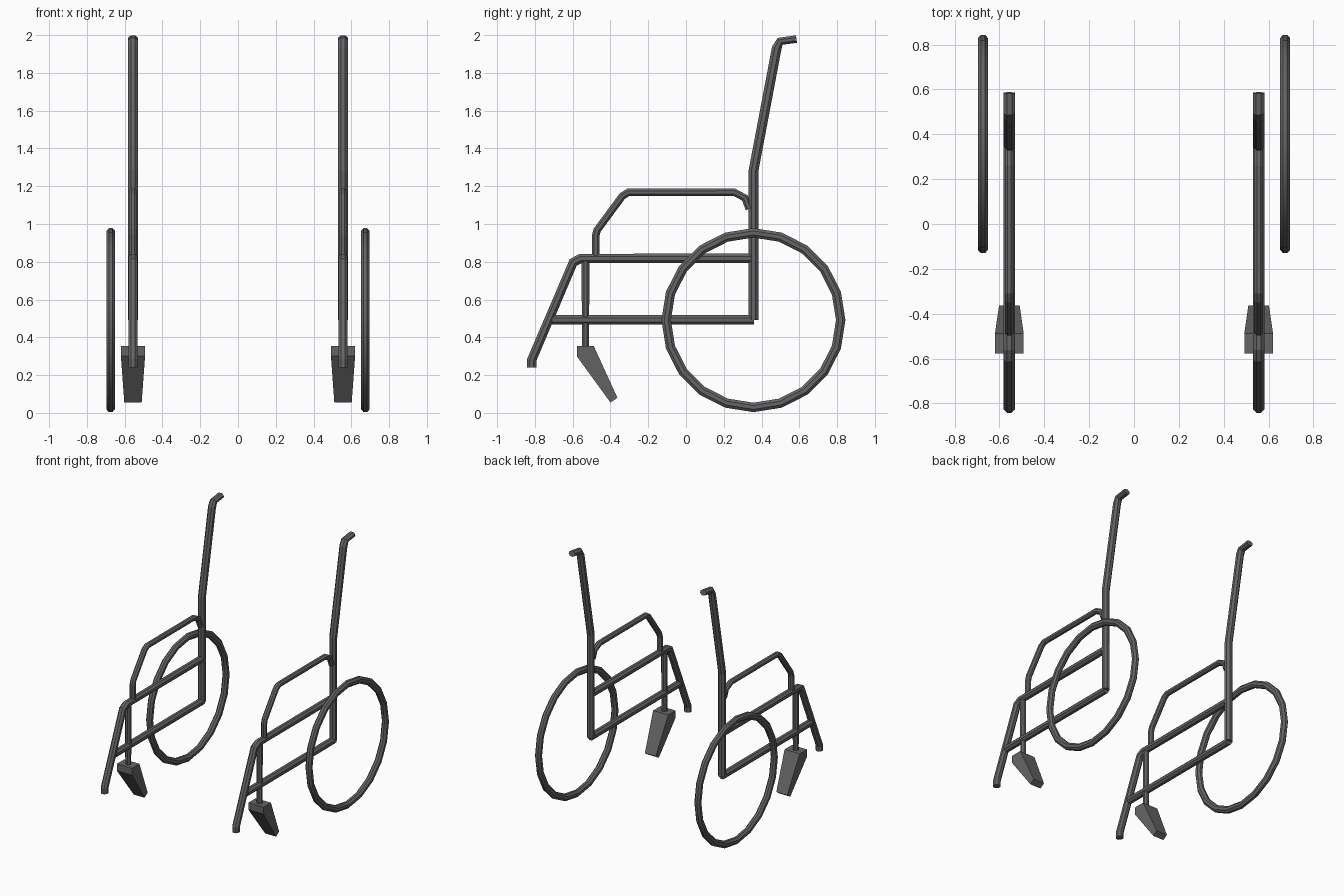
import bpy, bmesh, math
from mathutils import Vector

cube = bpy.data.objects.get("Cube")
if cube:
    bpy.data.objects.remove(cube, do_unlink=True)

grey = bpy.data.materials.new("dark grey metal")
grey.use_nodes = True
colour = (0.13, 0.13, 0.13, 1)
grey.diffuse_color = colour
grey.node_tree.nodes["Principled BSDF"].inputs["Base Color"].default_value = colour

SIDES = 8
FRAME_X, WHEEL_X = 0.556, 0.674


def finish(bm, name, smooth=False):
    bmesh.ops.recalc_face_normals(bm, faces=bm.faces)
    mesh = bpy.data.meshes.new(name)
    bm.to_mesh(mesh)
    bm.free()
    mesh.materials.append(grey)
    ob = bpy.data.objects.new(name, mesh)
    bpy.context.collection.objects.link(ob)
    if smooth:
        bpy.ops.object.select_all(action="DESELECT")
        ob.select_set(True)
        bpy.context.view_layer.objects.active = ob
        bpy.ops.object.shade_smooth_by_angle(angle=math.radians(30))


def tube(name, x, path, rx, ry=None, closed=False):
    """Sweep an octagon along (y, z) points; ry is the radius in the path's plane."""
    bm = bmesh.new()
    pts = [Vector(p) for p in path]
    n = len(pts)
    ry = ry or [rx] * n
    k = 1 / math.cos(math.pi / SIDES)
    rings = []
    for i, p in enumerate(pts):
        before = pts[i - 1] if closed or i > 0 else p
        after = pts[(i + 1) % n] if closed or i < n - 1 else p
        d = (after - before).normalized()
        if before != p and after != p:
            d = ((p - before).normalized() + (after - p).normalized()).normalized()
        side = Vector((-d.y, d.x))
        ring = []
        for s in range(SIDES):
            a = 2 * math.pi * (s + 0.5) / SIDES
            q = p + side * ry[i] * k * math.sin(a)
            ring.append(bm.verts.new((x + rx * k * math.cos(a), q.x, q.y)))
        rings.append(ring)
    for i in range(n if closed else n - 1):
        a, b = rings[i], rings[(i + 1) % n]
        for s in range(SIDES):
            t = (s + 1) % SIDES
            bm.faces.new((a[s], a[t], b[t], b[s]))
    if not closed:
        bm.faces.new(rings[0])
        bm.faces.new(rings[-1])
    finish(bm, name, closed)


def tapered_block(name, x, profile):
    """Close a (y, z, half width) outline into a solid."""
    bm = bmesh.new()
    a = [bm.verts.new((x - w, y, z)) for y, z, w in profile]
    b = [bm.verts.new((x + w, y, z)) for y, z, w in profile]
    bm.faces.new(a)
    bm.faces.new(b)
    for i in range(len(a)):
        j = (i + 1) % len(a)
        bm.faces.new((a[i], a[j], b[j], b[i]))
    finish(bm, name)


# Wheel centre line
wheel = [(0.357 + 0.462 * math.sin(i * math.pi / 10),
          0.491 + 0.462 * math.cos(i * math.pi / 10)) for i in range(20)]

for side, sign in (("left", 1), ("right", -1)):
    x = sign * FRAME_X
    # Back post with push handle
    tube(side + "_back_post", x,
         [(0.357, 0.492), (0.357, 1.28), (0.48, 1.93), (0.498, 1.967), (0.585, 1.979)],
         0.026, [0.026, 0.026, 0.026, 0.022, 0.02])
    # Seat rail bending down to the foot
    tube(side + "_seat_rail", x,
         [(0.357, 0.818), (-0.557, 0.818), (-0.597, 0.797), (-0.817, 0.28), (-0.817, 0.24)],
         0.025)
    tube(side + "_lower_rail", x, [(0.36, 0.492), (-0.71, 0.492)], 0.025)
    # Armrest
    tube(side + "_armrest", x,
         [(0.335, 1.08), (0.312, 1.138), (0.255, 1.168), (-0.305, 1.168),
          (-0.337, 1.148), (-0.47, 0.968), (-0.478, 0.94), (-0.478, 0.82)], 0.02)
    # Caster stem and block
    tube(side + "_caster_stem", x,
         [(-0.532, 0.81), (-0.532, 0.73), (-0.532, 0.34)], 0.02, [0.021, 0.021, 0.018])
    tapered_block(side + "_caster", x,
                  [(-0.578, 0.353, 0.064), (-0.488, 0.353, 0.064), (-0.363, 0.08, 0.046),
                   (-0.4, 0.055, 0.046), (-0.578, 0.3, 0.064)])
    # Large rear wheel
    tube(side + "_wheel", sign * WHEEL_X, wheel, 0.0225, [0.025] * 20, closed=True)
